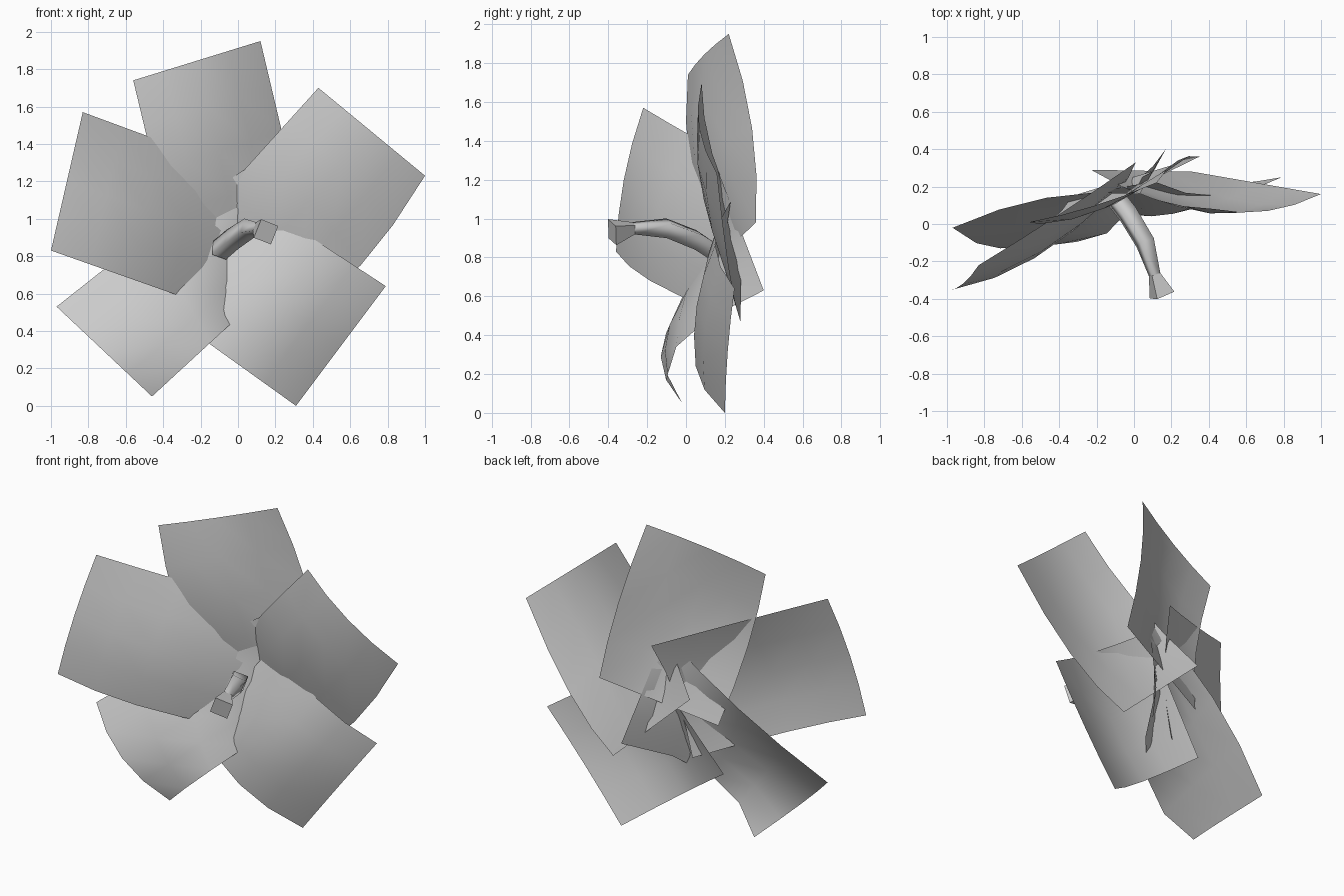
import bpy
import bmesh
import math
from mathutils import Vector

default_cube = bpy.data.objects.get("Cube")
if default_cube:
    bpy.data.objects.remove(default_cube, do_unlink=True)

# One plain material for the whole flower
grey = bpy.data.materials.new("soft grey")
grey.use_nodes = True
colour = (0.6, 0.6, 0.6, 1)
grey.diffuse_color = colour
grey.node_tree.nodes["Principled BSDF"].inputs["Base Color"].default_value = colour


def finish(name, bm):
    """Turn a bmesh into a linked object with the flower material."""
    mesh = bpy.data.meshes.new(name)
    bm.to_mesh(mesh)
    bm.free()
    mesh.materials.append(grey)
    obj = bpy.data.objects.new(name, mesh)
    bpy.context.collection.objects.link(obj)
    return obj


def quadratic(start, middle, end, t):
    """Smooth curve passing through three values."""
    return (start * (1 - t) * (1 - 2 * t) + middle * 4 * t * (1 - t)
            + end * t * (2 * t - 1))


def petal(name, corners, cup, droop=(0, 0), segments=4):
    """Curved four-cornered sheet.

    corners: outer first, outer second, inner second, inner first
    cup: y shift at the middle of outer edge, inner edge, both sides, centre
    droop: z shift at the middle of both sides
    """
    out_a, out_b, in_b, in_a = (Vector(c) for c in corners)
    shift = [Vector((0, y, 0)) for y in cup]
    out_mid = (out_a + out_b) / 2 + shift[0]
    in_mid = (in_a + in_b) / 2 + shift[1]
    side_a = (out_a + in_a) / 2 + shift[2] + Vector((0, 0, droop[0]))
    side_b = (out_b + in_b) / 2 + shift[3] + Vector((0, 0, droop[1]))
    centre = (out_a + out_b + in_a + in_b) / 4 + shift[4]
    rows = [(out_a, out_mid, out_b), (side_a, centre, side_b), (in_a, in_mid, in_b)]

    bm = bmesh.new()
    grid = []
    for i in range(segments + 1):
        row = [quadratic(*row, i / segments) for row in rows]
        grid.append([bm.verts.new(quadratic(*row, j / segments))
                     for j in range(segments + 1)])
    for i in range(segments):
        for j in range(segments):
            face = bm.faces.new((grid[i][j], grid[i + 1][j],
                                 grid[i + 1][j + 1], grid[i][j + 1]))
            face.smooth = True
    return finish(name, bm)


# Five overlapping petals that cross behind the centre
petal("top_petal",
      [(-.56, .01, 1.74), (.12, .22, 1.95), (.35, .36, .98), (-.33, .15, .78)],
      (-.02, 0, -.06, .05, -.08))
petal("upper_left_petal",
      [(.43, .08, 1.7), (1, .16, 1.23), (.31, .28, .47), (-.23, .29, .97)],
      (-.05, 0, -.05, 0, -.11), droop=(0, -.1))
petal("upper_right_petal",
      [(-.83, -.22, 1.57), (-1, -.36, .83), (-.15, .15, .53), (.01, .33, 1.26)],
      (-.03, -.05, -.01, -.08, -.12))
petal("lower_right_petal",
      [(-.97, -.02, .53), (-.46, -.02, .05), (.17, .4, .63), (.03, .16, 1.26)],
      (-.11, 0, .07, -.24, -.13), droop=(.02, 0))
petal("lower_left_petal",
      [(.79, .25, .64), (.31, .2, 0), (-.36, .14, .48), (.1, .23, 1.09)],
      (-.01, 0, -.09, -.12, -.15))

# Bent four-sided pistil with a flared tip
path = [(-.1, .14, .83), (-.03, .05, .89), (.06, -.1, .95), (.11, -.27, .95), (.15, -.38, .93)]
radii = [.06, .06, .057, .035, .075]
points = [Vector(p) for p in path]
bm = bmesh.new()
rings = []
for k, (point, radius) in enumerate(zip(points, radii)):
    along = (points[min(k + 1, len(points) - 1)] - points[max(k - 1, 0)]).normalized()
    across = along.cross(Vector((0, 0, 1))).normalized()
    upward = across.cross(along)
    angles = [math.radians(65 + 90 * s) for s in range(4)]
    rings.append([bm.verts.new(point + radius * (math.cos(a) * across + math.sin(a) * upward))
                  for a in angles])
for k in range(len(rings) - 1):
    for s in range(4):
        n = (s + 1) % 4
        face = bm.faces.new((rings[k][s], rings[k][n], rings[k + 1][n], rings[k + 1][s]))
        face.smooth = k < len(rings) - 2
bm.faces.new(rings[-1])
bm.faces.new(rings[0])
bmesh.ops.recalc_face_normals(bm, faces=bm.faces)
finish("pistil", bm)
